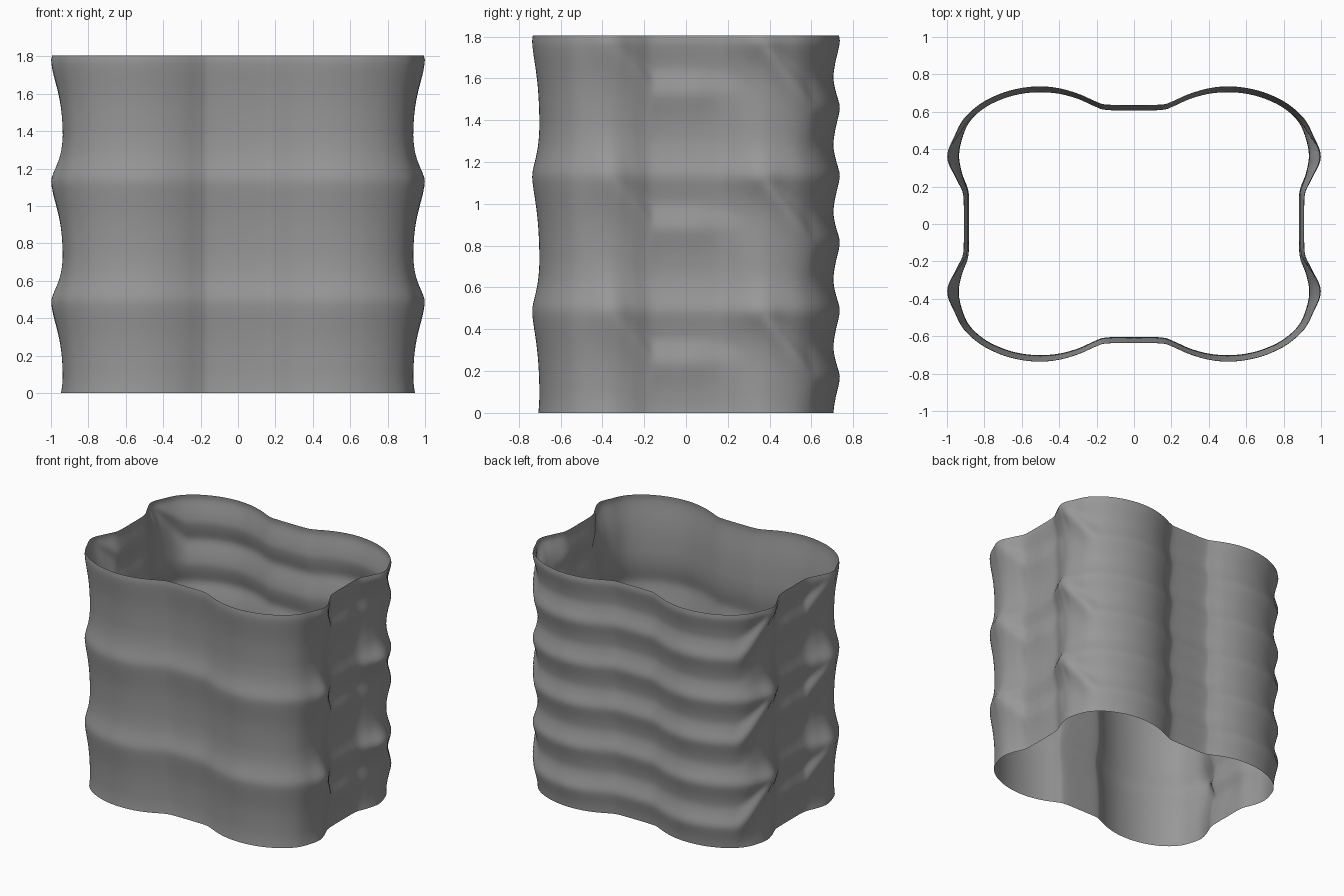
import bpy, math

if "Cube" in bpy.data.objects:
    bpy.data.objects.remove(bpy.data.objects["Cube"])

HEIGHT, ROWS, STEPS = 1.805, 72, 5
PEAKS = [0.49 + 0.645 * k for k in range(-1, 5)]

# Quarter outline of the valleys: x, y, ridge height
QUARTER = [(0, .603, .033), (.15, .606, .033), (.21, .625, .03), (.3, .665, .03),
           (.4, .692, .033), (.5, .70, .036), (.6, .692, .035), (.7, .665, .035),
           (.8, .615, .035), (.88, .54, .038), (.92, .45, .045), (.935, .36, .064),
           (.918, .27, .043), (.885, .18, .033), (.88, .09, .03), (.88, 0, .03)]


def clamp(v):
    return max(0.0, min(1.0, v))


def closed_outline():
    """Mirror the quarter into a ring and smooth it with a spline."""
    q = QUARTER
    ring = q[:-1]
    ring = ring + [(x, -y, a) for x, y, a in reversed(q[1:])]
    ring = ring + [(-x, -y, a) for x, y, a in q[:-1]]
    ring = ring + [(-x, y, a) for x, y, a in reversed(q[1:])]
    n, out = len(ring), []
    for i in range(n):
        p = [ring[(i + k) % n] for k in (-1, 0, 1, 2)]
        for s in range(STEPS):
            t = s / STEPS
            out.append(tuple(
                0.5 * (2 * b + (c - a) * t + (2 * a - 5 * b + 4 * c - d) * t * t
                       + (3 * b - a - 3 * c + d) * t ** 3)
                for a, b, c, d in zip(*p)))
    return out


def ridge(z, low, high):
    """Ridges with a slow rise and a faster fall above."""
    best = 0
    for p in PEAKS:
        u = z - p
        best = max(best, math.exp(-abs(u / (low if u < 0 else high)) ** 1.6))
    return best


def relief(y, z):
    """One ridge per period at the front, slanting into two at the back."""
    if y > 0.36:
        drop, second = 0.32 * clamp((y - 0.36) / 0.22), 1.0
    else:
        drop, second = 0.25 * clamp((y + 0.36) / 0.2), clamp((0.3 - y) / 0.25)
    narrow = clamp((y + 0.36) / 0.25)
    low, high = 0.18 - 0.07 * narrow, 0.11 - 0.02 * narrow
    return max(ridge(z, low, high), second * ridge(z + drop, low, high))


# Sleeve wall: outline lofted upward and pushed out along its normal
outline = closed_outline()
n = len(outline)
verts, faces = [], []
for r in range(ROWS + 1):
    z = HEIGHT * r / ROWS
    for i, (x, y, amp) in enumerate(outline):
        ax, ay, _ = outline[i - 1]
        bx, by, _ = outline[(i + 1) % n]
        tx, ty = bx - ax, by - ay
        length = math.hypot(tx, ty)
        d = amp * relief(y, z)
        verts.append((x - ty / length * d, y + tx / length * d, z))
for r in range(ROWS):
    for i in range(n):
        j = (i + 1) % n
        faces.append((r * n + j, r * n + i, (r + 1) * n + i, (r + 1) * n + j))

mesh = bpy.data.meshes.new("wavy_sleeve")
mesh.from_pydata(verts, [], faces)
sleeve = bpy.data.objects.new("wavy_sleeve", mesh)
bpy.context.collection.objects.link(sleeve)

# Single grey colour, smooth shading
grey = bpy.data.materials.new("medium grey")
grey.diffuse_color = (0.31, 0.315, 0.31, 1)
grey.use_nodes = True
grey.node_tree.nodes["Principled BSDF"].inputs["Base Color"].default_value = grey.diffuse_color
mesh.materials.append(grey)
for poly in mesh.polygons:
    poly.use_smooth = True
